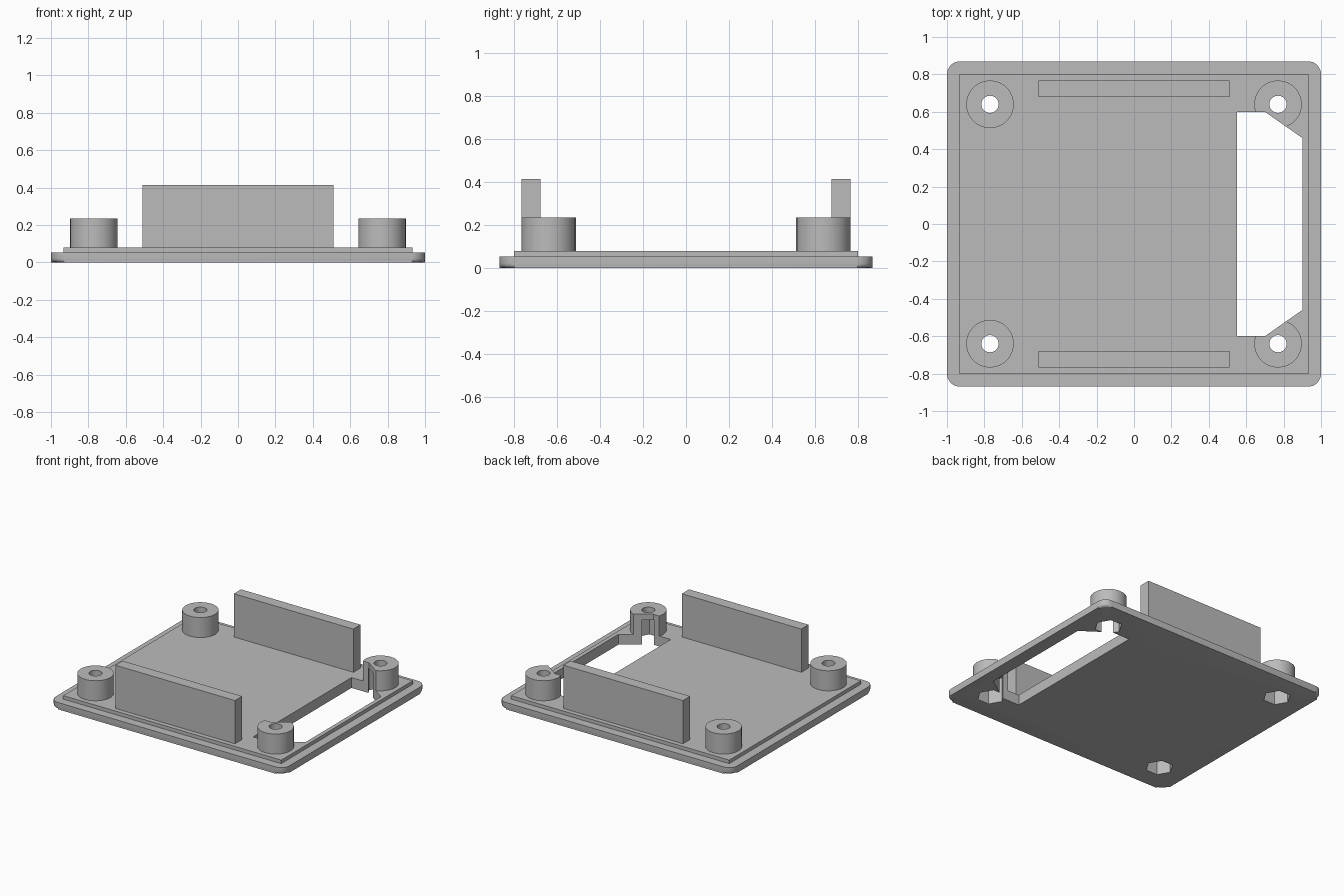
import bpy, bmesh
from math import sin, cos, pi, radians

if "Cube" in bpy.data.objects:
    bpy.data.objects.remove(bpy.data.objects["Cube"], do_unlink=True)

grey = bpy.data.materials.new("plain_grey")
grey.use_nodes = True
grey.diffuse_color = (0.5, 0.5, 0.5, 1)
grey.node_tree.nodes["Principled BSDF"].inputs["Base Color"].default_value = (0.5, 0.5, 0.5, 1)


def ring(x, y, r, n):
    return [(x + r * cos(2 * pi * i / n), y + r * sin(2 * pi * i / n)) for i in range(n)]


def rect(x, y, hx, hy):
    return [(x - hx, y - hy), (x + hx, y - hy), (x + hx, y + hy), (x - hx, y + hy)]


def rounded_rect(hx, hy, r, seg=8):
    pts = []
    for k, (sx, sy) in enumerate([(1, 1), (-1, 1), (-1, -1), (1, -1)]):
        for i in range(seg + 1):
            a = (k + i / seg) * pi / 2
            pts.append((sx * (hx - r) + r * cos(a), sy * (hy - r) + r * sin(a)))
    return pts


def prism(name, pts, z0, z1, bottom_round=0):
    """Extrude a counter-clockwise outline from z0 to z1."""
    bm = bmesh.new()
    low = [bm.verts.new((x, y, z0)) for x, y in pts]
    high = [bm.verts.new((x, y, z1)) for x, y in pts]
    base = bm.faces.new(low[::-1])
    bm.faces.new(high)
    for i in range(len(pts)):
        j = (i + 1) % len(pts)
        bm.faces.new((low[i], low[j], high[j], high[i]))
    if bottom_round:
        bmesh.ops.bevel(bm, geom=list(base.edges), offset=bottom_round,
                        segments=3, profile=0.5, affect='EDGES')
    mesh = bpy.data.meshes.new(name)
    bm.to_mesh(mesh)
    bm.free()
    mesh.materials.append(grey)
    ob = bpy.data.objects.new(name, mesh)
    bpy.context.collection.objects.link(ob)
    return ob


def activate(ob):
    bpy.ops.object.select_all(action='DESELECT')
    ob.select_set(True)
    bpy.context.view_layer.objects.active = ob


def cut(ob, cutters):
    activate(ob)
    for c in cutters:
        mod = ob.modifiers.new("cut", 'BOOLEAN')
        mod.operation = 'DIFFERENCE'
        mod.solver = 'EXACT'
        mod.object = c
        bpy.ops.object.modifier_apply(modifier=mod.name)


# Cutters: side opening, screw holes and hexagonal nut pockets
half = [(0.55, 0.6), (0.7, 0.6), (0.9, 0.46)]
outline = [(x, -y) for x, y in half] + half[::-1]
opening = prism("opening_cutter", outline, -0.1, 0.6)
corners = {"front_right": (-0.77, -0.64), "front_left": (0.77, -0.64),
           "back_right": (-0.77, 0.64), "back_left": (0.77, 0.64)}
pockets = {}
for place, (x, y) in corners.items():
    pockets[place] = [prism(place + "_hole_cutter", ring(x, y, 0.046, 32), -0.1, 0.6),
                      prism(place + "_nut_cutter", ring(x, y, 0.098, 6), -0.1, 0.19)]
cutters = [opening] + [c for pair in pockets.values() for c in pair]

# Base plate with rounded lower rim, and the raised lip on it
plate = prism("base_plate", rounded_rect(1, 0.87, 0.07), 0, 0.053, bottom_round=0.02)
lip = prism("raised_lip", rect(0, 0, 0.932, 0.803), 0.053, 0.08)
for ob in (plate, lip):
    cut(ob, cutters)
parts = [plate, lip]

# Screw posts
for place, (x, y) in corners.items():
    post = prism(place + "_post", ring(x, y, 0.127, 48), 0.08, 0.235)
    cut(post, pockets[place] + ([opening] if x > 0 else []))
    parts.append(post)

# Upright guide walls
for name, side in (("front_wall", -1), ("back_wall", 1)):
    parts.append(prism(name, rect(0, side * 0.723, 0.511, 0.044), 0.08, 0.414))

for c in cutters:
    bpy.data.objects.remove(c, do_unlink=True)
for ob in parts:
    activate(ob)
    bpy.ops.object.shade_smooth_by_angle(angle=radians(32))
